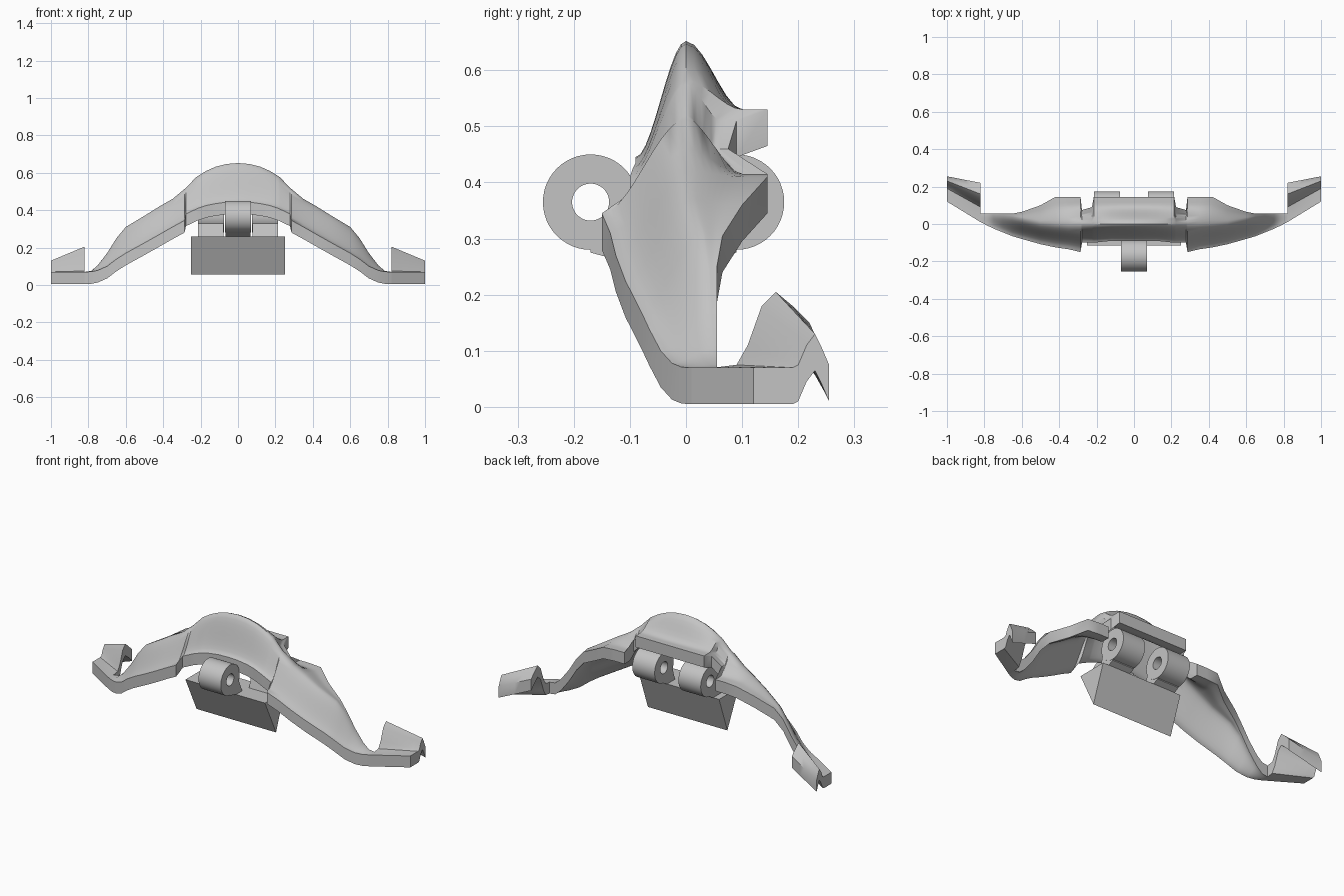
import bpy, bmesh, math
from mathutils import Matrix

cube = bpy.data.objects.get("Cube")
if cube:
    bpy.data.objects.remove(cube, do_unlink=True)

grey = bpy.data.materials.new("light grey")
grey.use_nodes = True
colour = (0.55, 0.55, 0.55, 1)
grey.diffuse_color = colour
grey.node_tree.nodes["Principled BSDF"].inputs["Base Color"].default_value = colour

THICK = 0.065


def finish(name, bm, smooth=True):
    bmesh.ops.recalc_face_normals(bm, faces=bm.faces)
    mesh = bpy.data.meshes.new(name)
    bm.to_mesh(mesh)
    bm.free()
    mesh.materials.append(grey)
    ob = bpy.data.objects.new(name, mesh)
    bpy.context.collection.objects.link(ob)
    if smooth:
        bpy.ops.object.select_all(action='DESELECT')
        ob.select_set(True)
        bpy.context.view_layer.objects.active = ob
        bpy.ops.object.shade_smooth_by_angle(angle=math.radians(35))
    return ob


def shell(name, sections):
    """Loft a sheet through the sections and drop it down into a thick skin."""
    bm = bmesh.new()
    rows = [[bm.verts.new(p) for p in s] for s in sections]
    for a, b in zip(rows, rows[1:]):
        for i in range(len(a) - 1):
            bm.faces.new((a[i], b[i], b[i + 1], a[i + 1]))
    upper = bm.faces[:]
    lower = bmesh.ops.duplicate(bm, geom=bm.verts[:] + bm.edges[:] + upper)
    low_verts = [g for g in lower["geom"] if isinstance(g, bmesh.types.BMVert)]
    bmesh.ops.translate(bm, verts=low_verts, vec=(0, 0, -THICK))
    rim = [e for e in bm.edges if e.is_boundary]
    bmesh.ops.bridge_loops(bm, edges=rim)
    return finish(name, bm)


def prism(name, profile, x0, x1):
    """Extrude a y-z profile along x."""
    bm = bmesh.new()
    face = bm.faces.new([bm.verts.new((x0, y, z)) for y, z in profile])
    out = bmesh.ops.extrude_face_region(bm, geom=[face])
    moved = [g for g in out["geom"] if isinstance(g, bmesh.types.BMVert)]
    bmesh.ops.translate(bm, verts=moved, vec=(x1 - x0, 0, 0))
    return finish(name, bm, False)


def ring(name, x0, x1, y, z, outer, inner, n=48):
    """Pivot eye with a bore along x."""
    bm = bmesh.new()
    loops = []
    for x, r in ((x0, outer), (x1, outer), (x1, inner), (x0, inner)):
        loops.append([bm.verts.new((x, y + r * math.cos(k * math.tau / n),
                                    z + r * math.sin(k * math.tau / n))) for k in range(n)])
    for a, b in zip(loops, loops[1:] + loops[:1]):
        for k in range(n):
            j = (k + 1) % n
            bm.faces.new((a[k], a[j], b[j], b[k]))
    return finish(name, bm)


# Arched arm: x, front edge y z, ridge y z, rear edge y z
half = [
    (0, -.09, .445, 0, .652, .145, .53),
    (.06, -.09, .443, 0, .647, .145, .53),
    (.12, -.09, .435, 0, .632, .145, .53),
    (.17, -.095, .425, 0, .61, .145, .53),
    (.215, -.1, .41, 0, .582, .145, .53),
    (.225, -.1, .405, 0, .575, .09, .51),
    (.278, -.1, .38, 0, .52, .075, .46),
    (.286, -.15, .345, 0, .513, .145, .415),
    (.35, -.135, .31, 0, .46, .145, .415),
    (.42, -.125, .27, .005, .42, .145, .41),
    (.5, -.108, .225, .01, .37, .1, .36),
    (.6, -.08, .17, .03, .31, .065, .305),
    (.65, -.065, .138, .04, .25, .055, .25),
    (.7, -.045, .1, .045, .17, .055, .17),
    (.75, -.025, .078, .05, .105, .055, .105),
    (.785, -.008, .071, .05, .075, .055, .075),
    (.82, .01, .07, .05, .07, .055, .07),
]


def ease(t):
    t = min(1, t)
    return t * t * (3 - 2 * t)


def section(x, yf, zf, yr, zr, yb, zb, n=10):
    front = [(x, yf + (yr - yf) * k / n, zf + (zr - zf) * ease(k / n)) for k in range(n)]
    rear = [(x, yr + (yb - yr) * k / n, zr + (zb - zr) * ease(k / n / 0.7)) for k in range(n + 1)]
    return front + rear


stations = [(-s[0],) + s[1:] for s in reversed(half[1:])] + half
shell("arched_arm", [section(*s) for s in stations])

# Feet with a raised rear fin
inner = [(.01, .07), (.05, .07), (.09, .075), (.11, .11), (.135, .18),
         (.16, .205), (.19, .18), (.22, .15)]
outer = [(.12, .07), (.16, .07), (.19, .07), (.2, .075), (.215, .11),
         (.23, .13), (.24, .11), (.255, .075)]
for side, label in ((1, "left"), (-1, "right")):
    steps = 6
    shell(label + "_foot", [
        [(side * (.82 + .18 * k / steps), a[0] + (b[0] - a[0]) * k / steps,
          a[1] + (b[1] - a[1]) * k / steps) for a, b in zip(inner, outer)]
        for k in range(steps + 1)])

# Wedge block hanging under the arch
prism("wedge_block", [(-.115, .26), (.06, .26), (-.015, .055)], -.25, .25)

# Front pivot and its bracket
ring("front_pivot", -.07, .07, -.17, .365, .085, .033)
prism("front_bracket", [(-.17, .275), (-.115, .26), (-.06, .26), (-.09, .33), (-.17, .325)], -.068, .068)

# Rear pivots and their brackets
for side, label in ((1, "left"), (-1, "right")):
    a, b = sorted((side * .075, side * .215))
    ring(label + "_rear_pivot", a, b, .09, .365, .085, .033)
    prism(label + "_rear_bracket", [(.09, .275), (.06, .26), (-.01, .26), (.01, .33), (.09, .325)],
          a + .002, b - .002)
